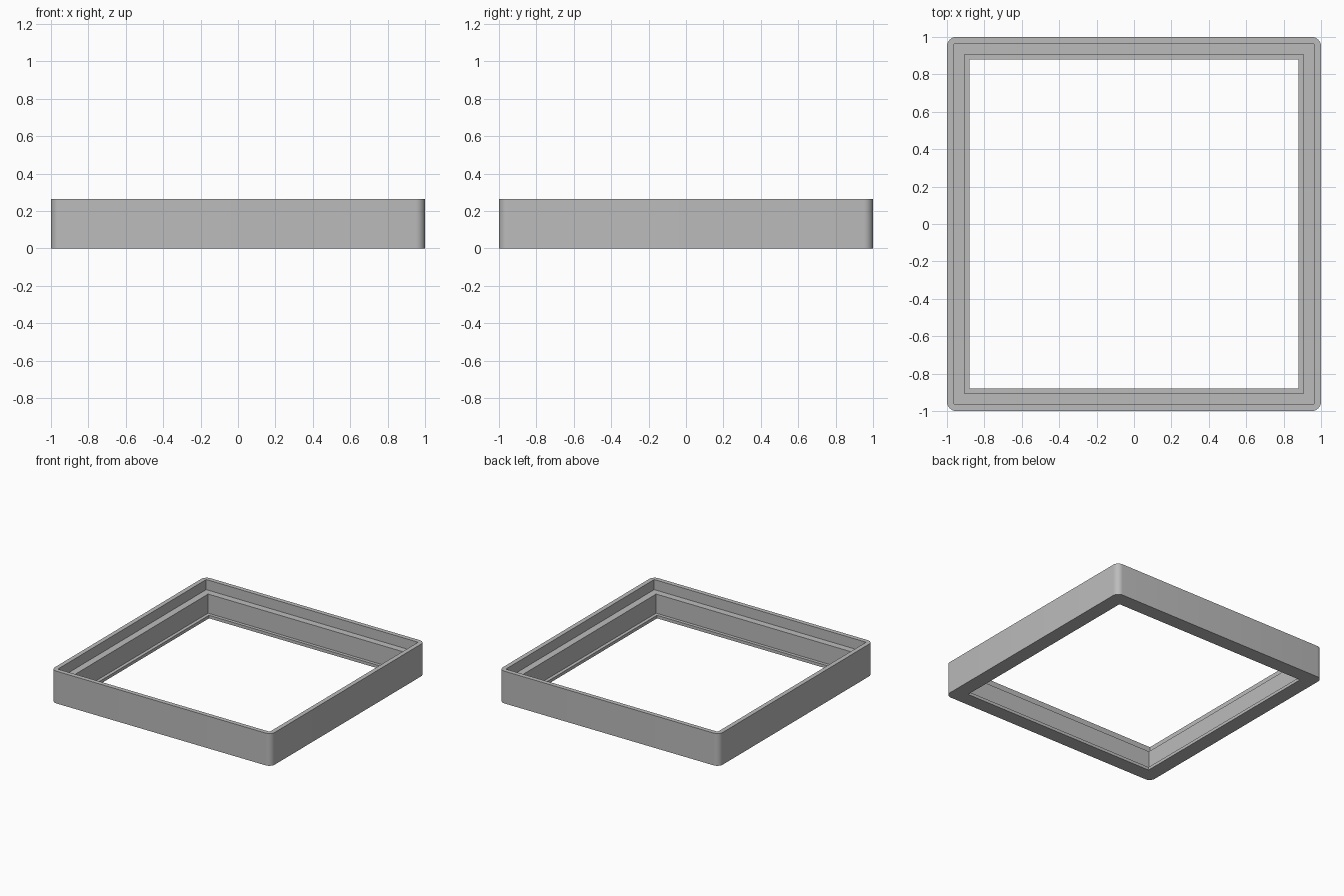
import bpy
import bmesh
from math import cos, sin, pi, radians

cube = bpy.data.objects.get("Cube")
if cube:
    bpy.data.objects.remove(cube, do_unlink=True)

HEIGHT = 0.265      # overall height
LEDGE_Z = 0.182     # step below the upper lip
FLANGE_Z = 0.025    # top of the thin bottom flange
CORNER_STEPS = 8

# Plain grey material
grey = bpy.data.materials.new("plain_grey")
grey.use_nodes = True
colour = (0.5, 0.5, 0.5, 1)
grey.diffuse_color = colour
grey.node_tree.nodes["Principled BSDF"].inputs["Base Color"].default_value = colour


def square_ring(bm, half, radius, z):
    """Square loop of vertices with rounded corners."""
    verts = []
    for corner in range(4):
        start = corner * pi / 2
        sx = 1 if corner in (0, 3) else -1
        sy = 1 if corner < 2 else -1
        for i in range(CORNER_STEPS + 1):
            a = start + i * pi / 2 / CORNER_STEPS
            x = sx * (half - radius) + radius * cos(a)
            y = sy * (half - radius) + radius * sin(a)
            verts.append(bm.verts.new((x, y, z)))
    return verts


# Wall section from the outer base, over the lip and down the inner steps
section = [
    (1.0, 0.05, 0), (1.0, 0.05, HEIGHT),
    (0.963, 0, HEIGHT), (0.963, 0, LEDGE_Z),
    (0.907, 0, LEDGE_Z), (0.907, 0, FLANGE_Z),
    (0.88, 0, FLANGE_Z), (0.88, 0, 0),
]

# Loft the section around the square
bm = bmesh.new()
rings = [square_ring(bm, *level) for level in section]
for a, b in zip(rings, rings[1:] + rings[:1]):
    for i in range(len(a)):
        j = (i + 1) % len(a)
        bm.faces.new((a[i], a[j], b[j], b[i]))
bmesh.ops.remove_doubles(bm, verts=bm.verts, dist=0.0001)
bmesh.ops.recalc_face_normals(bm, faces=bm.faces)
mesh = bpy.data.meshes.new("stepped_frame")
bm.to_mesh(mesh)
bm.free()
mesh.materials.append(grey)

frame = bpy.data.objects.new("stepped_frame", mesh)
bpy.context.collection.objects.link(frame)
bpy.context.view_layer.objects.active = frame
frame.select_set(True)
bpy.ops.object.shade_smooth_by_angle(angle=radians(30))
